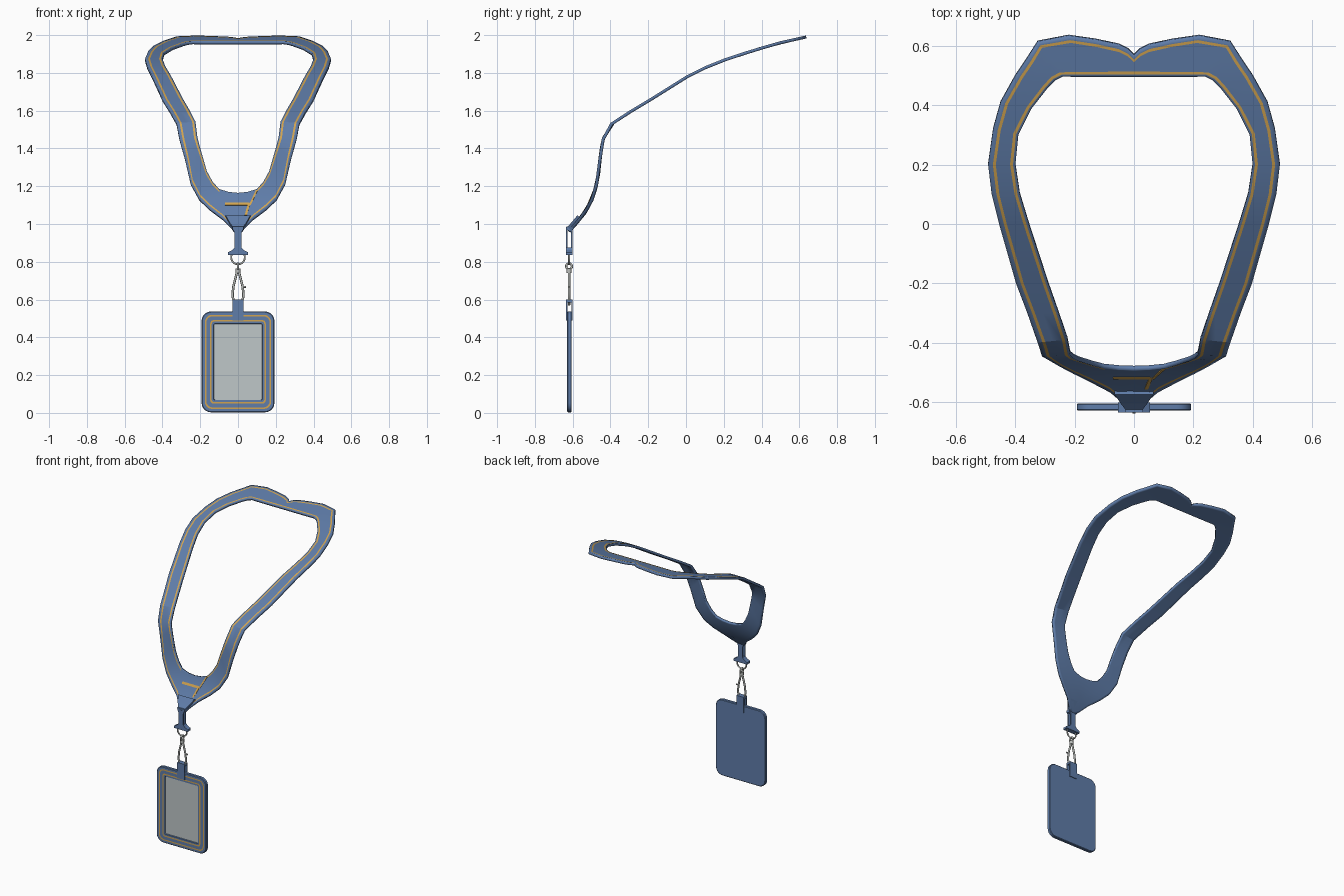
import bpy, bmesh, math
from mathutils import Vector

if "Cube" in bpy.data.objects:
    bpy.data.objects.remove(bpy.data.objects["Cube"])


def material(name, rgb):
    m = bpy.data.materials.new(name)
    m.diffuse_color = (*rgb, 1)
    m.use_nodes = True
    m.node_tree.nodes["Principled BSDF"].inputs["Base Color"].default_value = m.diffuse_color
    return m


BLUE = material("strap blue", (0.115, 0.205, 0.40))
GOLD = material("stitch gold", (0.64, 0.37, 0.08))
GREY = material("window grey", (0.52, 0.57, 0.58))
METAL = material("clasp metal", (0.50, 0.52, 0.50))
YC = -0.619  # depth of the hanging parts

# Side profile (y, z) of the sheet in which the strap lies
SHEET = [(-.625, .965), (-.585, 1.01), (-.54, 1.065), (-.505, 1.13), (-.485, 1.19), (-.47, 1.27),
         (-.462, 1.36), (-.45, 1.44), (-.43, 1.495), (-.40, 1.535), (-.3, 1.60), (-.2, 1.66),
         (0, 1.785), (.1, 1.835), (.2, 1.875), (.35, 1.925), (.5, 1.968), (.635, 1.998)]


def lift(x, v):
    """Point on the sheet; v is a height if above 0.7, otherwise a depth."""
    k = 1 if v > 0.7 else 0
    for a, b in zip(SHEET, SHEET[1:]):
        if v <= b[k] or b is SHEET[-1]:
            t = (v - a[k]) / (b[k] - a[k])
            return Vector((x, a[0] + t * (b[0] - a[0]), a[1] + t * (b[1] - a[1])))


def finish(name, bm, mats, smooth=True):
    me = bpy.data.meshes.new(name)
    bm.to_mesh(me)
    bm.free()
    ob = bpy.data.objects.new(name, me)
    bpy.context.collection.objects.link(ob)
    for m in mats:
        me.materials.append(m)
    if smooth:
        bpy.ops.object.select_all(action='DESELECT')
        ob.select_set(True)
        bpy.context.view_layer.objects.active = ob
        bpy.ops.object.shade_smooth_by_angle(angle=math.radians(25))
    return ob


def solidify(ob, thick, offset):
    s = ob.modifiers.new("thickness", 'SOLIDIFY')
    s.thickness, s.offset = thick, offset
    s.material_offset = s.material_offset_rim = 1  # only the face side keeps its stitching


# Strap stations: outer x, outer level, inner x, inner level (front centre to back centre)
STATIONS = [(0, .965, 0, 1.165), (.035, .985, .05, 1.17), (.08, 1.03, .1, 1.185),
            (.15, 1.08, .135, 1.225), (.205, 1.13, .165, 1.28), (.25, 1.21, .185, 1.35),
            (.28, 1.34, .205, 1.42), (.31, 1.45, .215, 1.46), (.325, -.40, .225, -.39),
            (.36, -.3, .255, -.3), (.398, -.2, .29, -.2), (.455, 0, .355, 0), (.48, .1, .385, .1),
            (.492, .2, .40, .2), (.475, .32, .39, .3), (.45, .41, .345, .39), (.40, .50, .29, .46),
            (.36, .56, .265, .485), (.325, .615, .24, .497), (.22, .635, .18, .496),
            (.13, .622, .11, .496), (.05, .605, .05, .496), (.02, .59, .02, .496), (0, .57, 0, .496)]

bm = bmesh.new()
for side in (1, -1):
    rows = []
    for xo, vo, xi, vi in STATIONS:
        o, i = lift(xo, vo), lift(xi, vi)
        w = (o - i).length
        row = []
        for f in (0, .016 / w, .026 / w, .5, 1 - .018 / w, 1 - .008 / w, 1):
            x, y, z = o.lerp(i, f)
            p = lift(x, z) if z < 1.5 else lift(x, y)
            row.append(bm.verts.new((p.x * side, p.y, p.z)))
        rows.append(row)
    for n, (a, b) in enumerate(zip(rows, rows[1:])):
        for j in range(6):
            quad = [a[j], b[j], b[j + 1], a[j + 1]]
            f = bm.faces.new(quad if side > 0 else quad[::-1])
            f.material_index = 0 if (j == 1 and n > 0) or (j == 4 and n > 1) else 1
bmesh.ops.remove_doubles(bm, verts=bm.verts, dist=0.0005)
strap = finish("neck_strap", bm, [GOLD, BLUE])
solidify(strap, 0.016, -1)


def sheet_strip(name, outline, mats, thick, offset):
    """Flat patch following the sheet; outline rows are (left x, right x, level)."""
    bm = bmesh.new()
    rows = [[bm.verts.new(lift(a, v)), bm.verts.new(lift(b, v))] for a, b, v in outline]
    for r, s in zip(rows, rows[1:]):
        bm.faces.new((r[0], r[1], s[1], s[0]))
    solidify(finish(name, bm, mats, False), thick, offset)


# Stitching and crimp where the two strap ends meet
sheet_strip("join_stitch_across", [(-.07, .06, 1.098), (-.07, .06, 1.112)], [GOLD], .006, 0)
sheet_strip("join_stitch_down", [(.035, .047, 1.045), (.05, .062, 1.10)], [GOLD], .006, 0)
sheet_strip("join_stitch_overlap", [(.058, .068, 1.10), (.095, .105, 1.18)], [GOLD], .006, 0)
sheet_strip("strap_crimp", [(-.022, .022, .966), (-.045, .045, 1.0), (-.065, .065, 1.036)],
            [BLUE], .03, 0)


def box(name, x, y, z, mat):
    bm = bmesh.new()
    bmesh.ops.create_cube(bm, size=1)
    for v in bm.verts:
        v.co = [r[0] + (c + .5) * (r[1] - r[0]) for c, r in zip(v.co, (x, y, z))]
    return finish(name, bm, [mat], False)


def prism(name, half, y0, y1, mat):
    """Symmetric (x, z) outline extruded in depth."""
    pts = half + [(-x, z) for x, z in reversed(half)]
    bm = bmesh.new()
    f = bm.faces.new([bm.verts.new((x, y0, z)) for x, z in pts])
    ext = bmesh.ops.extrude_face_region(bm, geom=[f])
    for v in ext["geom"]:
        if isinstance(v, bmesh.types.BMVert):
            v.co.y = y1
    bmesh.ops.recalc_face_normals(bm, faces=bm.faces)
    return finish(name, bm, [mat], False)


# Buckle: hollow loop with a flared foot
for name, y0, y1 in (("buckle_front", -.635, -.628), ("buckle_back", -.609, -.602)):
    prism(name, [(.018, .85), (.018, .95), (.03, .985)], y0, y1, BLUE)
box("buckle_top", (-.028, .028), (-.633, -.603), (.968, .986), BLUE)
prism("buckle_foot", [(.054, .836), (.054, .85), (.03, .862), (.018, .875)], -.635, -.602, BLUE)

# Card clip: folded tab gripping the holder
for name, y0, y1 in (("tab_front", -.635, -.628), ("tab_back", -.607, -.600)):
    box(name, (-.028, .028), (y0, y1), (.49, .598), BLUE)
box("tab_top", (-.028, .028), (-.635, -.600), (.585, .60), BLUE)


def wire(name, pts, radius, mat, cyclic=False):
    cu = bpy.data.curves.new(name, 'CURVE')
    cu.dimensions = '3D'
    cu.bevel_depth, cu.bevel_resolution, cu.resolution_u = radius, 2, 4
    cu.use_fill_caps = True
    sp = cu.splines.new('BEZIER')
    sp.bezier_points.add(len(pts) - 1)
    for bp, p in zip(sp.bezier_points, pts):
        bp.co = p
        bp.handle_left_type = bp.handle_right_type = 'AUTO'
    sp.use_cyclic_u = cyclic
    ob = bpy.data.objects.new(name, cu)
    bpy.context.collection.objects.link(ob)
    cu.materials.append(mat)


def circle(r, z, axis):
    a = [k * math.tau / 12 for k in range(12)]
    if axis == 'y':
        return [(r * math.cos(t), YC, z + r * math.sin(t)) for t in a]
    return [(0, YC + r * math.cos(t), z + r * math.sin(t)) for t in a]


# Metal ring, swivel and snap hook
wire("ring", circle(.036, .823, 'y'), .005, METAL, True)
wire("swivel_eye", circle(.015, .776, 'x'), .006, METAL, True)
wire("swivel_barrel", [(0, YC, .765), (0, YC, .74)], .013, METAL)
for name, s in (("hook_arm", 1), ("hook_gate", -1)):
    wire(name, [(.004 * s, YC, .75), (.013 * s, YC, .715), (.026 * s, YC, .655),
                (.024 * s, YC, .60), (0, YC, .572)], .0065, METAL)
wire("gate_lever", [(.024, YC, .667), (.042, YC, .667)], .005, METAL)

# Card holder: nested rounded outlines with two stitch lines and a recessed window
bm = bmesh.new()


def ring_loop(inset, y):
    hw, hh, r = .193 - inset, .267 - inset, max(.05 - inset * .7, .008)
    vs = []
    for q, (sx, sz) in enumerate(((1, 1), (-1, 1), (-1, -1), (1, -1))):
        for k in range(6):
            t = (q + k / 5) * math.pi / 2
            vs.append(bm.verts.new((sx * (hw - r) + r * math.cos(t), y,
                                    .27 + sz * (hh - r) + r * math.sin(t))))
    return vs


FRONT, BACK = -.629, -.605
# inset, depth, colour slot of the band leading to the loop
LOOPS = [(.004, BACK, 0), (0, BACK - .004, 0), (0, FRONT + .004, 0), (.004, FRONT, 0),
         (.018, FRONT, 0), (.026, FRONT, 1), (.046, FRONT, 0), (.054, FRONT, 1),
         (.064, FRONT, 0), (.066, FRONT + .007, 0)]
prev = None
for inset, y, slot in LOOPS:
    cur = ring_loop(inset, y)
    if prev is None:
        bm.faces.new(cur)
    else:
        for k in range(len(cur)):
            j = (k + 1) % len(cur)
            bm.faces.new((prev[k], prev[j], cur[j], cur[k])).material_index = slot
    prev = cur
bm.faces.new(prev).material_index = 2
bmesh.ops.recalc_face_normals(bm, faces=bm.faces)
finish("card_holder", bm, [BLUE, GOLD, GREY])
